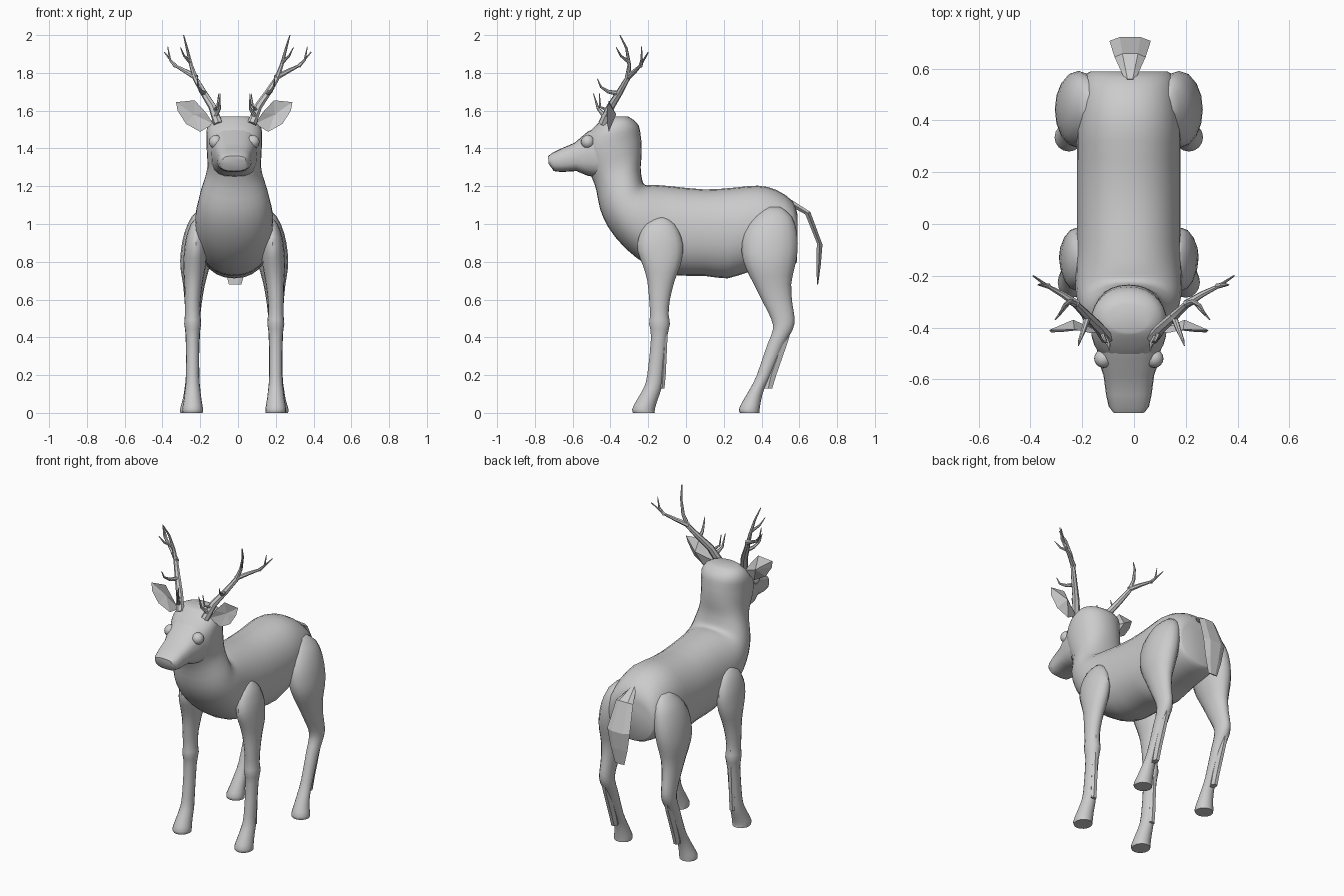
import bpy, bmesh, math
from mathutils import Vector

CX = -0.02  # centre plane of the body


def make(name, bm, smooth=True):
    bmesh.ops.recalc_face_normals(bm, faces=bm.faces)
    me = bpy.data.meshes.new(name)
    bm.to_mesh(me)
    bm.free()
    ob = bpy.data.objects.new(name, me)
    bpy.context.collection.objects.link(ob)
    if smooth:
        bpy.context.view_layer.objects.active = ob
        ob.select_set(True)
        bpy.ops.object.shade_smooth_by_angle(angle=math.radians(42))
        ob.select_set(False)
    return ob


def skin(bm, rings):
    # join closed rings into a capped tube
    vs = [[bm.verts.new(p) for p in r] for r in rings]
    n = len(vs[0])
    for a, b in zip(vs, vs[1:]):
        for i in range(n):
            bm.faces.new((a[i], a[(i + 1) % n], b[(i + 1) % n], b[i]))
    bm.faces.new(vs[0])
    bm.faces.new(vs[-1])


def refine(rows):
    # one extra Catmull-Rom row between each pair
    out = []
    for i in range(len(rows) - 1):
        a, b = rows[max(i - 1, 0)], rows[i]
        c, d = rows[i + 1], rows[min(i + 2, len(rows) - 1)]
        out += [b, tuple((9 * (q + r) - p - s) / 16 for p, q, r, s in zip(a, b, c, d))]
    return out + [rows[-1]]


def loft(name, rows, n=20, power=2.0, smooth=True):
    # row: two opposite outline points (y, z, y, z), centre x, half width
    rings = []
    for y1, z1, y2, z2, x, w in rows:
        ring = []
        for i in range(n):
            t = 2 * math.pi * i / n
            c, s = math.cos(t), math.sin(t)
            c = math.copysign(abs(c) ** (2 / power), c)
            s = math.copysign(abs(s) ** (2 / power), s)
            ring.append((x + w * c, (y1 + y2) / 2 + s * (y1 - y2) / 2,
                         (z1 + z2) / 2 + s * (z1 - z2) / 2))
        rings.append(ring)
    bm = bmesh.new()
    skin(bm, rings)
    return make(name, bm, smooth)


def tube(bm, pts, r0, r1, n=7):
    # tapered round tube along a path
    pts = [Vector(p) for p in pts]
    rings = []
    for i, p in enumerate(pts):
        d = (pts[min(i + 1, len(pts) - 1)] - pts[max(i - 1, 0)]).normalized()
        u = d.cross(Vector((0, 1, 0.2))).normalized()
        v = d.cross(u)
        r = r0 + (r1 - r0) * i / (len(pts) - 1)
        rings.append([p + r * (math.cos(a) * u + math.sin(a) * v)
                      for a in (2 * math.pi * k / n for k in range(n))])
    skin(bm, rings)


# torso, neck and skull
body = [(.59, 1.05, .588, .80, .15), (.565, 1.12, .56, .78, .175),
        (.48, 1.18, .45, .76, .19), (.38, 1.203, .33, .745, .20),
        (.26, 1.193, .22, .712, .20), (.10, 1.183, .10, .725, .20),
        (-.08, 1.20, -.07, .73, .20), (-.17, 1.207, -.20, .78, .205),
        (-.205, 1.205, -.32, .87, .205), (-.225, 1.215, -.41, .98, .193),
        (-.235, 1.25, -.455, 1.08, .178), (-.24, 1.30, -.475, 1.18, .155),
        (-.235, 1.36, -.50, 1.25, .142), (-.235, 1.42, -.54, 1.34, .145),
        (-.24, 1.47, -.55, 1.42, .147), (-.25, 1.52, -.51, 1.49, .145),
        (-.28, 1.553, -.445, 1.55, .118), (-.31, 1.57, -.42, 1.568, .075)]
loft("body", refine([r[:4] + (CX, r[4]) for r in body]), 28, 2.2)

# muzzle
muzzle = [(-.43, 1.53, -.43, 1.24, .13), (-.52, 1.49, -.52, 1.255, .12),
          (-.59, 1.43, -.58, 1.28, .098), (-.66, 1.40, -.66, 1.275, .088),
          (-.71, 1.375, -.70, 1.28, .078), (-.73, 1.36, -.728, 1.32, .06)]
loft("muzzle", [r[:4] + (CX, r[4]) for r in muzzle], 20, 2.8)

# tail
tail = [(.56, 1.13, .555, 1.09, .02), (.66, 1.065, .63, 1.05, .06),
        (.725, .89, .69, .90, .08), (.715, .78, .69, .78, .06),
        (.70, .68, .692, .68, .033)]
loft("tail", [r[:4] + (CX + .005, r[4]) for r in tail], 6, 2, False)

# leg rows: z, front y, back y, side offset, half width
front_leg = [(1.035, -.15, -.11, .185, .012), (1.0, -.215, -.06, .19, .04),
             (.93, -.25, -.025, .20, .055), (.86, -.257, -.015, .205, .06),
             (.78, -.228, -.03, .21, .06), (.70, -.205, -.06, .215, .05),
             (.60, -.195, -.085, .22, .042), (.52, -.19, -.092, .22, .041),
             (.47, -.195, -.085, .22, .045), (.40, -.185, -.10, .22, .036),
             (.20, -.205, -.12, .22, .035), (.13, -.225, -.13, .22, .04),
             (.07, -.26, -.15, .22, .047), (.02, -.285, -.165, .22, .055),
             (0, -.28, -.165, .22, .053)]
hind_leg = [(1.09, .42, .50, .15, .02), (1.04, .36, .56, .165, .06),
            (.95, .305, .588, .185, .08), (.85, .295, .59, .20, .083),
            (.77, .315, .575, .208, .077), (.68, .36, .557, .213, .058),
            (.58, .41, .563, .217, .045), (.50, .45, .575, .22, .04),
            (.44, .46, .565, .22, .04), (.36, .43, .52, .22, .036),
            (.20, .375, .45, .222, .034), (.13, .34, .415, .225, .038),
            (.07, .305, .398, .228, .045), (.02, .28, .39, .232, .055),
            (0, .285, .388, .232, .053)]
# tendon strips ending in dewclaws
front_tendon = [(.60, -.12, -.09), (.42, -.125, -.095), (.20, -.14, -.105), (.13, -.14, -.112)]
hind_tendon = [(.48, .53, .57), (.38, .48, .545), (.20, .42, .482), (.13, .41, .46)]

# antler branches: path, start radius, end radius
antler = [([(.085, -.44, 1.53), (.115, -.40, 1.62), (.165, -.35, 1.70), (.205, -.31, 1.77),
            (.228, -.30, 1.84), (.25, -.315, 1.93), (.268, -.35, 2.0)], .025, .003),
          ([(.20, -.31, 1.775), (.26, -.27, 1.81), (.315, -.24, 1.84), (.37, -.20, 1.91)], .016, .003),
          ([(.31, -.24, 1.835), (.34, -.235, 1.87), (.352, -.235, 1.94)], .011, .002),
          ([(.235, -.305, 1.86), (.265, -.345, 1.89), (.285, -.37, 1.935)], .010, .002),
          ([(.155, -.35, 1.69), (.175, -.41, 1.70), (.19, -.45, 1.725), (.195, -.47, 1.77)], .014, .002),
          ([(.10, -.43, 1.57), (.078, -.465, 1.61), (.075, -.49, 1.69)], .014, .002),
          ([(.11, -.41, 1.60), (.09, -.455, 1.62), (.082, -.458, 1.69)], .010, .002)]

# ear outline: side offset, z
ear = [(.11, 1.53), (.18, 1.488), (.255, 1.53), (.30, 1.60), (.308, 1.645), (.21, 1.655), (.15, 1.59)]

for side, label in ((-1, "left"), (1, "right")):
    for kind, leg, tendon in (("front", front_leg, front_tendon), ("hind", hind_leg, hind_tendon)):
        loft(f"{label}_{kind}_leg",
             refine([(y1, z, y2, z, CX + side * d, w) for z, y1, y2, d, w in leg]), 16)
        loft(f"{label}_{kind}_tendon",
             [(y1, z, y2, z, CX + side * .222, .02) for z, y1, y2 in tendon], 6, 2, False)

    # antler
    bm = bmesh.new()
    k = side * (1.1 if side > 0 else 1)
    for path, r0, r1 in antler:
        tube(bm, [(CX + k * x, y, z) for x, y, z in path], r0, r1)
    make(f"{label}_antler", bm)

    # ear: outline ring with a hollow front and a raised back
    bm = bmesh.new()
    ring = [bm.verts.new((CX + side * x, -.425 + .2 * abs(z - 1.57), z)) for x, z in ear]
    for y in (-.395, -.37):
        mid = bm.verts.new((CX + side * .215, y, 1.58))
        for i in range(len(ring)):
            bm.faces.new((ring[i], ring[(i + 1) % len(ring)], mid))
    make(f"{label}_ear", bm, False)

    # eye
    bm = bmesh.new()
    bmesh.ops.create_uvsphere(bm, u_segments=16, v_segments=10, radius=.036)
    bmesh.ops.translate(bm, verts=bm.verts, vec=(CX + side * .098, -.52, 1.435))
    make(f"{label}_eye", bm)
